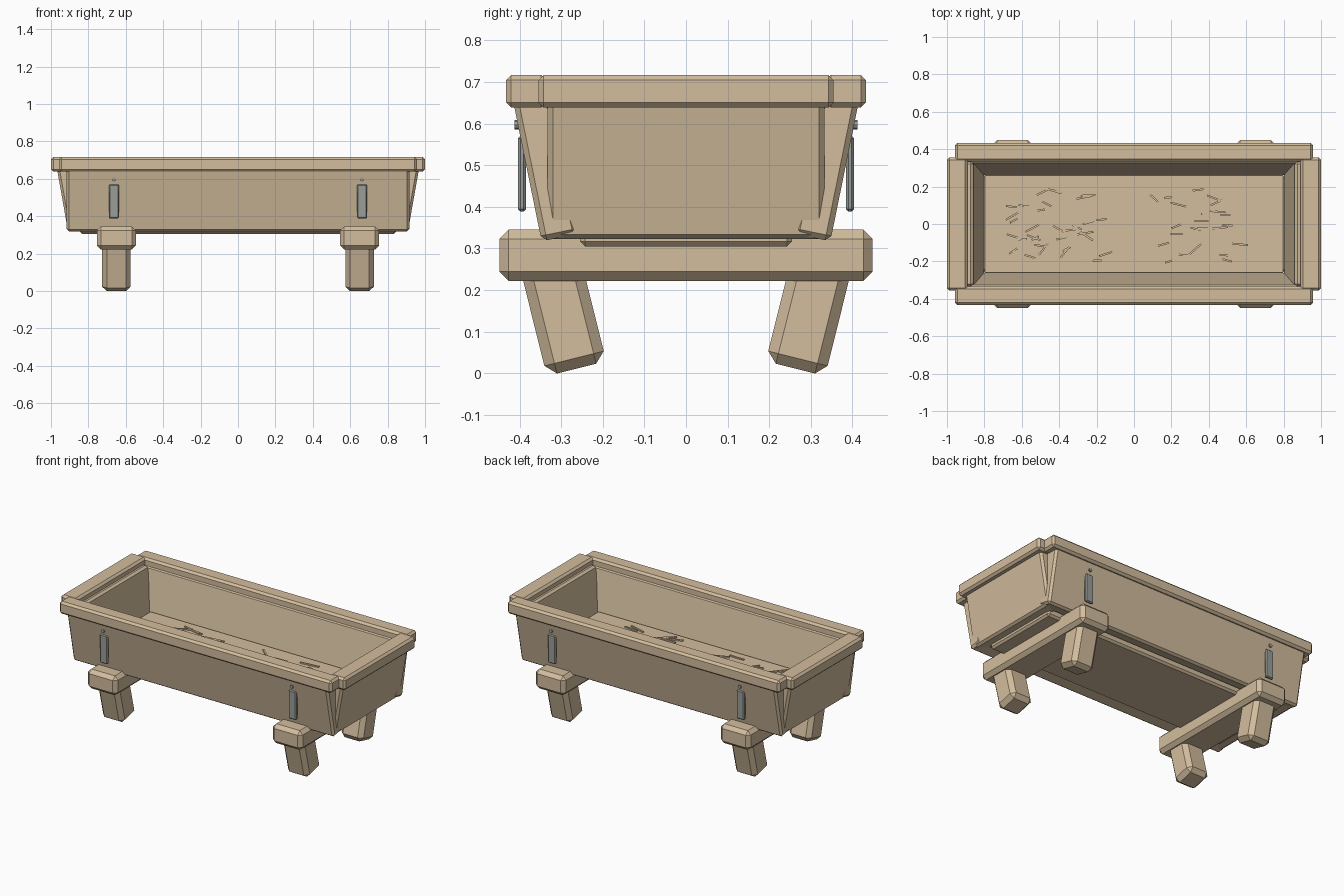
import bpy, bmesh, math, random
from mathutils import Matrix

cube = bpy.data.objects.get("Cube")
if cube:
    bpy.data.objects.remove(cube, do_unlink=True)


def material(name, rgb):
    m = bpy.data.materials.new(name)
    m.use_nodes = True
    m.diffuse_color = (*rgb, 1)
    m.node_tree.nodes["Principled BSDF"].inputs["Base Color"].default_value = (*rgb, 1)
    return m


wood = material("pale wood", (0.65, 0.51, 0.34))
metal = material("grey metal", (0.32, 0.34, 0.31))


def finish(name, bm, mat, matrix, bevel=0.0):
    mesh = bpy.data.meshes.new(name)
    bm.to_mesh(mesh)
    bm.free()
    mesh.materials.append(mat)
    ob = bpy.data.objects.new(name, mesh)
    ob.matrix_world = matrix
    bpy.context.collection.objects.link(ob)
    if bevel:
        mod = ob.modifiers.new("chamfer", "BEVEL")
        mod.width = bevel
        mod.segments = 1
        mod.limit_method = "ANGLE"


def box(name, size, matrix, bevel=0.0, mat=wood):
    bm = bmesh.new()
    bmesh.ops.create_cube(bm, size=1)
    bmesh.ops.scale(bm, vec=size, verts=bm.verts)
    finish(name, bm, mat, matrix, bevel)


def at(x, y, z):
    return Matrix.Translation((x, y, z))


def leaning(turn, out, z, degrees):
    """Frame at distance out in the turned direction, top leaning outward."""
    return (Matrix.Rotation(turn, 4, "Z") @ at(0, out, z)
            @ Matrix.Rotation(-math.radians(degrees), 4, "X"))


# Leaning trough walls, placed by their lower outer edge, and the rim boards
TALL = 0.35
for sign, long_side, short_side in ((1, "back", "left"), (-1, "front", "right")):
    turn = 0 if sign == 1 else math.pi
    box(long_side + "_wall", (1.835, 0.09, TALL),
        leaning(turn, 0.347, 0.317, 11.5) @ at(0, -0.045, TALL / 2), 0.013)
    box(short_side + "_wall", (0.665, 0.11, TALL),
        leaning(turn - math.pi / 2, 0.909, 0.32, 10) @ at(0, -0.055, TALL / 2), 0.013)
    box(long_side + "_rim", (1.914, 0.098, 0.079), at(0, sign * 0.384, 0.6775), 0.013)
    box(short_side + "_rim", (0.11, 0.71, 0.079), at(sign * 0.945, 0, 0.6775), 0.013)

# Bottom board and the raised bed inside
box("bottom_board", (1.69, 0.51, 0.06), at(0, 0, 0.335), 0.012)
box("inner_bed", (1.6, 0.525, 0.08), at(0, 0, 0.39), 0.004)

# Cross beams, splayed legs, hanging metal plates and their pegs
for side, sx in (("left", 1), ("right", -1)):
    box(side + "_cross_beam", (0.21, 0.896, 0.123), at(sx * 0.65, 0, 0.2835), 0.022)
    for end, sy, turn in (("back", 1, 0), ("front", -1, math.pi)):
        tag = end + "_" + side
        box(tag + "_leg", (0.153, 0.147, 0.29),
            leaning(turn, 0.263, 0.011, 14) @ at(sx * sy * 0.65, 0, 0.145), 0.025)
        box(tag + "_plate", (0.055, 0.02, 0.182), at(sx * 0.663, sy * 0.394, 0.479),
            0.006, metal)
        bm = bmesh.new()
        bmesh.ops.create_cone(bm, cap_ends=True, segments=8, radius1=0.011,
                              radius2=0.011, depth=0.034)
        finish(tag + "_peg", bm, metal,
               at(sx * 0.663, sy * 0.395, 0.597) @ Matrix.Rotation(math.pi / 2, 4, "X"))

# Loose straw scattered over the bed
random.seed(4)
for i in range(55):
    cluster = random.choice((-0.57, -0.3, 0.3, 0.42, random.uniform(-0.6, 0.6)))
    x = max(-0.62, min(0.62, cluster + random.gauss(0, 0.09)))
    y = random.uniform(-0.2, 0.2)
    spin = Matrix.Rotation(random.gauss(0.1, 0.35), 4, "Z")
    tilt = Matrix.Rotation(random.uniform(-0.04, 0.04), 4, "Y")
    box("straw_%02d" % i, (random.uniform(0.08, 0.18), 0.01, 0.008),
        at(x, y, 0.434) @ spin @ tilt)
